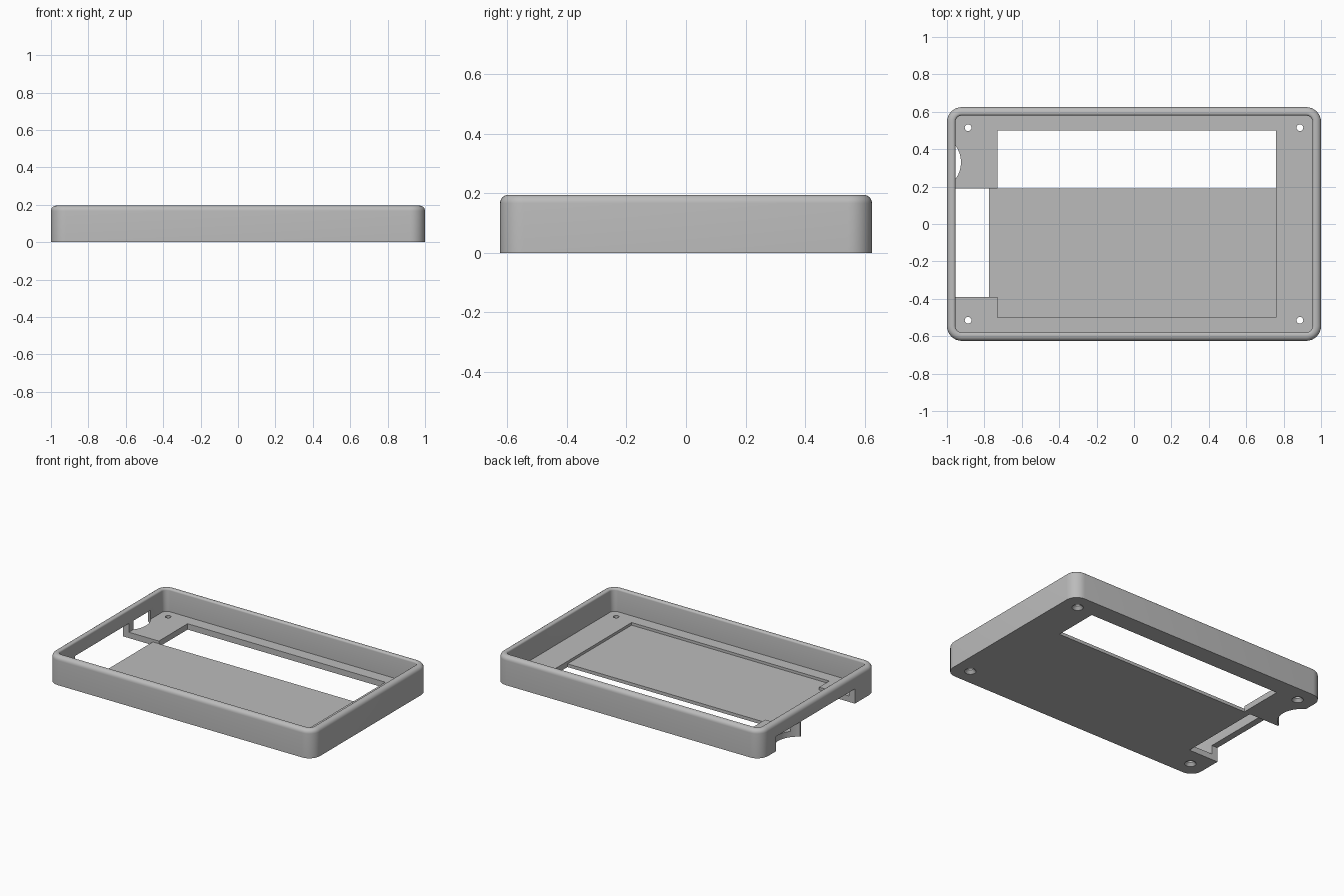
import bpy
import bmesh
from math import sin, cos, pi, radians

cube = bpy.data.objects.get("Cube")
if cube:
    bpy.data.objects.remove(cube, do_unlink=True)

HALF_X, HALF_Y, HEIGHT = 1.0, 0.625, 0.195
WALL, FLOOR, POCKET = 0.045, 0.04, 0.022
CORNER, OUTER_ROUND, INNER_ROUND = 0.08, 0.028, 0.012

grey = bpy.data.materials.new("plain grey")
grey.use_nodes = True
grey.diffuse_color = (0.5, 0.5, 0.5, 1)
grey.node_tree.nodes["Principled BSDF"].inputs["Base Color"].default_value = grey.diffuse_color


def finish(bm, name):
    bmesh.ops.recalc_face_normals(bm, faces=bm.faces)
    mesh = bpy.data.meshes.new(name)
    bm.to_mesh(mesh)
    bm.free()
    mesh.materials.append(grey)
    obj = bpy.data.objects.new(name, mesh)
    bpy.context.collection.objects.link(obj)
    return obj


def rounded_loop(bm, inset, z, steps=8):
    """Ring of vertices: rounded rectangle inset from the outer wall."""
    r = max(CORNER - inset, 0.025)
    cx, cy = HALF_X - inset - r, HALF_Y - inset - r
    ring = []
    for quarter, (sx, sy) in enumerate(((1, 1), (-1, 1), (-1, -1), (1, -1))):
        for i in range(steps + 1):
            a = (quarter + i / steps) * pi / 2
            ring.append(bm.verts.new((sx * cx + r * cos(a), sy * cy + r * sin(a), z)))
    return ring


def box(name, x0, x1, y0, y1, z0, z1):
    bm = bmesh.new()
    bmesh.ops.create_cube(bm, size=1)
    for v in bm.verts:
        v.co = [lo if c < 0 else hi
                for c, lo, hi in zip(v.co, (x0, y0, z0), (x1, y1, z1))]
    return finish(bm, name)


def cone(name, x, y, z0, z1, r0, r1, sides=32):
    bm = bmesh.new()
    bmesh.ops.create_cone(bm, cap_ends=True, segments=sides,
                          radius1=r0, radius2=r1, depth=z1 - z0)
    bmesh.ops.translate(bm, verts=bm.verts, vec=(x, y, (z0 + z1) / 2))
    return finish(bm, name)


def cut(target, cutter):
    mod = target.modifiers.new("cut", 'BOOLEAN')
    mod.operation = 'DIFFERENCE'
    mod.solver = 'EXACT'
    mod.object = cutter
    bpy.context.view_layer.update()
    evaluated = target.evaluated_get(bpy.context.evaluated_depsgraph_get())
    mesh = bpy.data.meshes.new_from_object(evaluated)
    target.modifiers.clear()
    target.data = mesh
    bpy.data.objects.remove(cutter, do_unlink=True)


# Tray shell: outer wall, rounded rim, inner wall and floor as one cross-section
section = [(0, 0)]
for i in range(7):
    a = i / 6 * pi / 2
    section.append((OUTER_ROUND * (1 - cos(a)), HEIGHT - OUTER_ROUND * (1 - sin(a))))
for i in range(5):
    a = i / 4 * pi / 2
    section.append((WALL - INNER_ROUND * (1 - sin(a)), HEIGHT - INNER_ROUND * (1 - cos(a))))
section.append((WALL, FLOOR))

bm = bmesh.new()
rings = [rounded_loop(bm, inset, z) for inset, z in section]
for low, high in zip(rings, rings[1:]):
    n = len(low)
    for i in range(n):
        j = (i + 1) % n
        bm.faces.new((low[i], low[j], high[j], high[i]))
bm.faces.new(rings[0])
bm.faces.new(rings[-1])
tray = finish(bm, "case_tray")

# Shallow board pocket in the floor, stepping out to the side slot
cut(tray, box("board_pocket", -0.73, 0.76, -0.5, 0.5, POCKET, 0.15))
cut(tray, box("slot_pocket", -0.8, -0.7, -0.39, 0.19, POCKET, 0.15))

# Display window through the floor
cut(tray, box("display_window", -0.73, 0.76, 0.19, 0.5, -0.1, 0.15))

# Side slot through floor and lower wall, and the round cable notch beside it
cut(tray, box("side_slot", -1.1, -0.775, -0.39, 0.19, -0.1, 0.1))
cut(tray, cone("cable_notch", -1.075, 0.33, -0.1, 0.1, 0.15, 0.15, 64))

# Countersunk screw holes
for sx in (-1, 1):
    for sy in (-1, 1):
        x, y = sx * 0.887, sy * 0.515
        cut(tray, cone("screw_hole", x, y, -0.1, 0.1, 0.018, 0.018))
        cut(tray, cone("countersink", x, y, -0.01, 0.02, 0.045, 0.018))

# Smooth rounded parts, keep hard edges
bpy.ops.object.select_all(action='DESELECT')
tray.select_set(True)
bpy.context.view_layer.objects.active = tray
bpy.ops.object.shade_smooth_by_angle(angle=radians(30))
